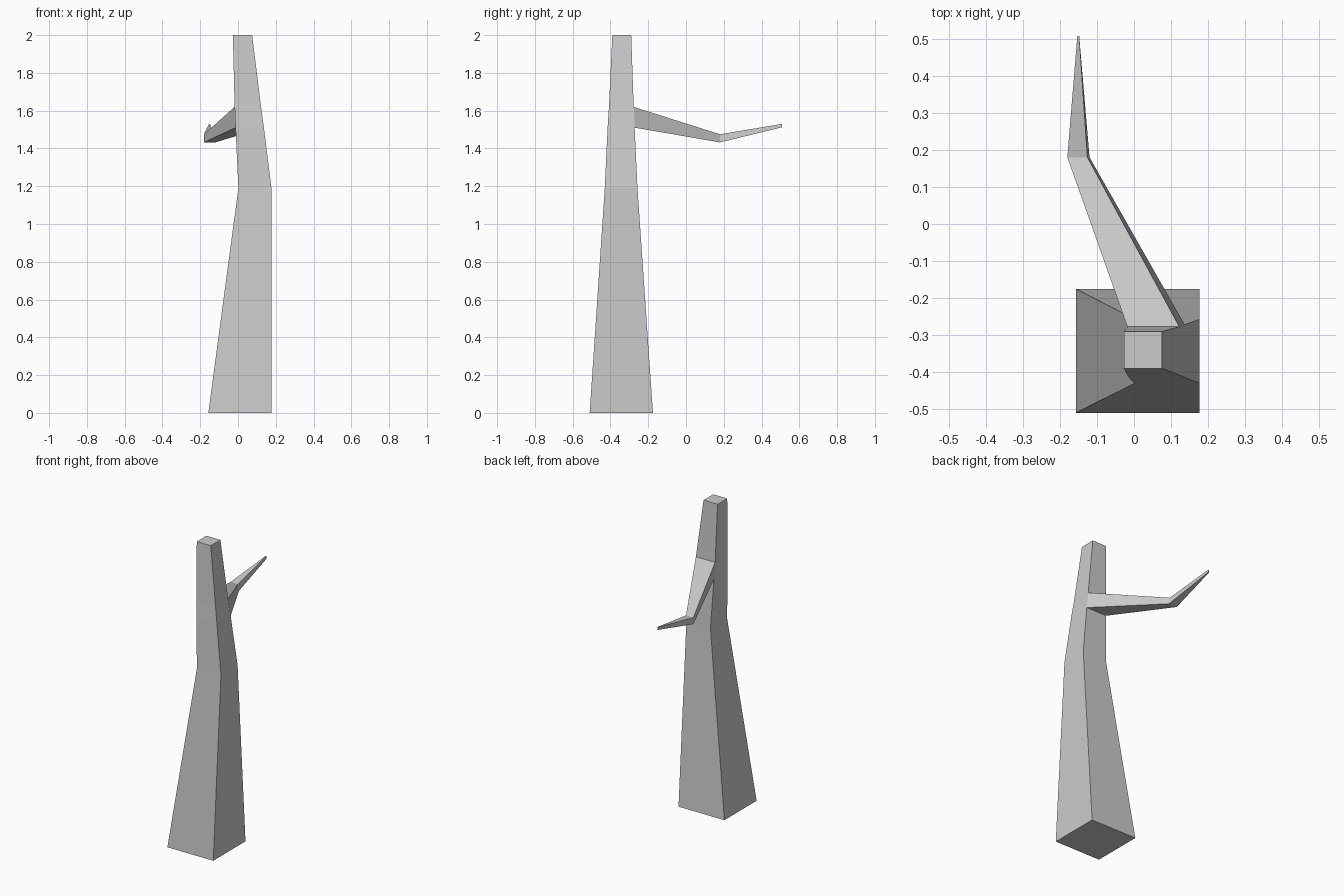
import bpy, bmesh

if "Cube" in bpy.data.objects:
    bpy.data.objects.remove(bpy.data.objects["Cube"])

bm = bmesh.new()


def bridge(a, b, skip=()):
    # quads between two four-cornered loops
    for i in range(4):
        if i not in skip:
            j = (i + 1) % 4
            bm.faces.new((a[i], a[j], b[j], b[i]))


def trunk_ring(z, x0, x1, y0, y1):
    return [bm.verts.new((x, y, z)) for x, y in
            ((x0, y0), (x1, y0), (x1, y1), (x0, y1))]


def branch_ring(y, z0, z1, low, high):
    # order: lower right, lower left, upper left, upper right
    return [bm.verts.new((x, y, z)) for x, z in
            ((low[1], z0), (low[0], z0), (high[0], z1), (high[1], z1))]


# Trunk: square rings from base to top, open where the branch leaves the back
rings = [trunk_ring(*r) for r in (
    (0.00, -0.157, 0.177, -0.510, -0.175),
    (1.19, 0.002, 0.177, -0.430, -0.257),
    (1.51, -0.013, 0.137, -0.415, -0.272),
    (1.62, -0.018, 0.122, -0.408, -0.277),
    (2.00, -0.027, 0.075, -0.390, -0.290))]
for k in range(4):
    bridge(rings[k], rings[k + 1], skip=(2,) if k == 2 else ())
bm.faces.new(rings[0][::-1])
bm.faces.new(rings[-1])

# Branch: tapering, with one elbow
lo, hi = rings[2], rings[3]
base = [lo[2], lo[3], hi[3], hi[2]]
elbow = branch_ring(0.18, 1.432, 1.475, (-0.18, -0.12), (-0.18, -0.126))
tip = branch_ring(0.508, 1.512, 1.53, (-0.153, -0.148), (-0.153, -0.148))
bridge(base, elbow)
bridge(elbow, tip)
bm.faces.new(tip)

bmesh.ops.recalc_face_normals(bm, faces=bm.faces[:])
mesh = bpy.data.meshes.new("dead_tree")
bm.to_mesh(mesh)
bm.free()
tree = bpy.data.objects.new("dead_tree", mesh)
bpy.context.collection.objects.link(tree)
